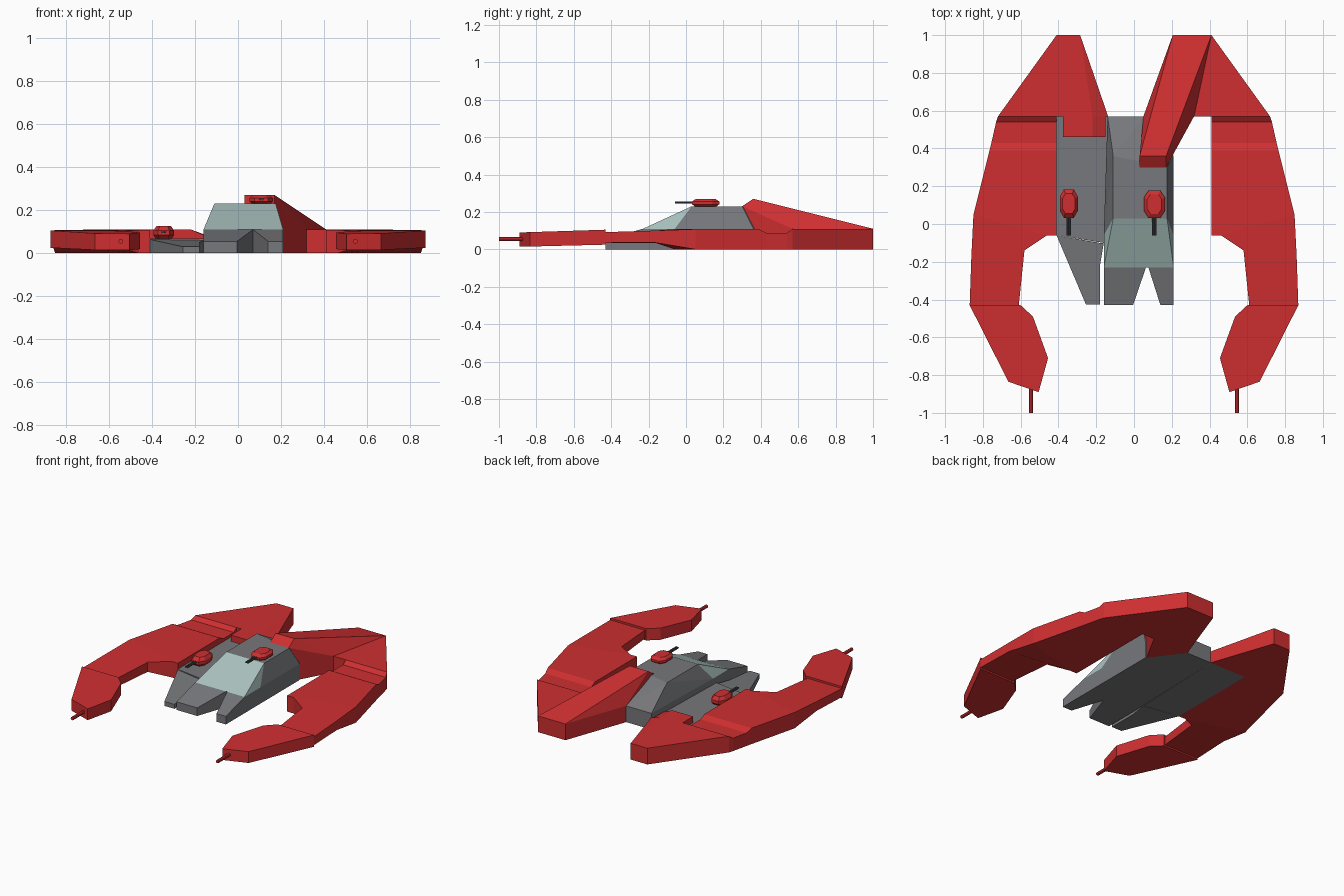
import bpy, bmesh
from mathutils import Vector


def material(name, rgb):
    m = bpy.data.materials.new(name)
    m.diffuse_color = (*rgb, 1)
    return m


RED = material("hull_red", (0.62, 0.028, 0.03))
GREY = material("body_grey", (0.185, 0.188, 0.2))
GLASS = material("canopy_glass", (0.40, 0.54, 0.52))
DARK = material("barrel_grey", (0.06, 0.065, 0.07))


def finish(bm, name, mat):
    bmesh.ops.recalc_face_normals(bm, faces=bm.faces)
    me = bpy.data.meshes.new(name)
    bm.to_mesh(me)
    bm.free()
    me.materials.append(mat)
    ob = bpy.data.objects.new(name, me)
    bpy.context.collection.objects.link(ob)
    return ob


def slab(name, pts, mat, flip=1):
    """Vertical-sided slab; each point is (x, y, bottom, top)."""
    bm = bmesh.new()
    lo = [bm.verts.new((flip * x, y, a)) for x, y, a, b in pts]
    hi = [bm.verts.new((flip * x, y, b)) for x, y, a, b in pts]
    n = len(pts)
    bm.faces.new(lo)
    bm.faces.new(hi)
    for i in range(n):
        j = (i + 1) % n
        bm.faces.new((lo[i], lo[j], hi[j], hi[i]))
    return finish(bm, name, mat)


def hull(name, pts, mat):
    bm = bmesh.new()
    for p in pts:
        bm.verts.new(p)
    r = bmesh.ops.convex_hull(bm, input=bm.verts)
    junk = [v for v in bm.verts if not v.link_faces]
    bmesh.ops.delete(bm, geom=junk, context='VERTS')
    bmesh.ops.dissolve_limit(bm, angle_limit=0.01, verts=bm.verts, edges=bm.edges)
    return finish(bm, name, mat)


def barrel(name, x, y0, y1, z, r, mat):
    bpy.ops.mesh.primitive_cylinder_add(vertices=8, radius=r, depth=y1 - y0,
                                        location=(x, (y0 + y1) / 2, z),
                                        rotation=(1.5708, 0, 0))
    ob = bpy.context.object
    ob.name = name
    ob.data.materials.append(mat)


# Both side wings with dipped deck, front arm, claw and claw gun
deck = [(0.57, 0.72, 0.11), (0.54, 0.73, 0.088), (0.43, 0.755, 0.088),
        (0.39, 0.765, 0.108), (0.05, 0.85, 0.108)]
for side, s in (("left", -1), ("right", 1)):
    for i, (a, b) in enumerate(zip(deck, deck[1:])):
        ib = -0.06 if b is deck[-1] else b[0]
        inner = [(0.41, a[0], 0, a[2]), (0.41, ib, 0, b[2])]
        if b is deck[-1]:
            inner.append((0.46, -0.06, 0, b[2]))
        slab(f"{side}_wing_deck_{i}",
             inner + [(b[1], b[0], 0, b[2]), (a[1], a[0], 0, a[2])], RED, s)
    slab(f"{side}_arm", [(0.85, 0.05, 0, 0.108), (0.46, -0.06, 0, 0.108),
                         (0.58, -0.14, 0.035, 0.10), (0.61, -0.43, 0.035, 0.092),
                         (0.87, -0.43, 0.035, 0.092), (0.861, -0.17, 0.037, 0.10)], RED, s)
    slab(f"{side}_claw", [(0.87, -0.43, 0.025, 0.105), (0.60, -0.43, 0.025, 0.105),
                          (0.535, -0.49, 0.024, 0.103), (0.455, -0.71, 0.019, 0.096),
                          (0.505, -0.89, 0.014, 0.09), (0.665, -0.835, 0.015, 0.092)], RED, s)
    barrel(f"{side}_claw_gun", 0.545 * s, -1.0, -0.85, 0.055, 0.011, RED)

# Left tail with the tab that overlaps the bay
slab("left_tail", [(-0.41, 1, 0, 0.11), (-0.285, 1, 0, 0.11), (-0.22, 0.57, 0, 0.11),
                   (-0.72, 0.57, 0, 0.11)], RED)
slab("left_tail_inner", [(-0.285, 1, 0, 0.11), (-0.137, 0.57, 0, 0.08),
                         (-0.22, 0.57, 0, 0.11)], RED)
hull("tail_tab", [(x, y, z) for y in (0.46, 0.57) for x, z in
                  ((-0.375, 0.03), (-0.375, 0.11), (-0.22, 0.11), (-0.15, 0.08), (-0.15, 0.03))], RED)

# Right tail and tall fin leaning over the cabin
slab("right_tail", [(0.41, 1, 0, 0.11), (0.72, 0.57, 0, 0.11), (0.31, 0.57, 0, 0.11)], RED)
fin = [(x, y, z) for z in (0, 0.11) for x, y in
       ((0.205, 1), (0.41, 1), (0.318, 0.57), (0.05, 0.57), (0.205, 0.365))]
fin += [(0.03, 0.36, 0.27), (0.17, 0.36, 0.27), (0.03, 0.30, 0.27 - 0.04), (0.17, 0.30, 0.23)]
fin[5:5] = [(0.03, 0.36, 0.23)]
hull("tail_fin", fin, RED)

# Central body with forked nose
slab("body", [(-0.16, -0.23, 0, 0.11), (0.07, -0.21, 0, 0.11), (0.21, -0.23, 0, 0.11),
              (0.21, 0.36, 0, 0.11), (0.05, 0.57, 0, 0.11), (-0.14, 0.57, 0, 0.11)], GREY)
slab("nose_prong_left", [(-0.16, -0.43, 0, 0.055), (-0.005, -0.43, 0, 0.055),
                         (0.07, -0.21, 0, 0.11), (-0.16, -0.23, 0, 0.11)], GREY)
slab("nose_prong_right", [(0.14, -0.43, 0, 0.055), (0.21, -0.43, 0, 0.055),
                          (0.21, -0.23, 0, 0.11), (0.07, -0.21, 0, 0.11)], GREY)

# Cabin and canopy
front = [(-0.16, -0.06, 0.11), (0.21, -0.06, 0.11), (-0.11, 0.03, 0.23), (0.175, 0.03, 0.23)]
hull("cabin", front + [(-0.11, 0.36, 0.23), (0.175, 0.30, 0.23), (0.21, 0.36, 0.11),
                       (-0.14, 0.57, 0.11), (0.05, 0.57, 0.11)], GREY)
hull("canopy", front + [(-0.16, -0.23, 0.11), (0.21, -0.23, 0.11)], GLASS)

# Left bay deck and its tapered nose
slab("bay_deck", [(-0.41, -0.06, 0, 0.068), (-0.16, -0.10, 0, 0.068),
                  (-0.14, 0.57, 0, 0.068), (-0.41, 0.57, 0, 0.068)], GREY)
slab("bay_nose", [(-0.41, -0.06, 0, 0.064), (-0.255, -0.425, 0, 0.03),
                  (-0.18, -0.425, 0, 0.03), (-0.18, -0.10, 0, 0.06)], GREY)
slab("bay_nose_joint", [(-0.18, -0.22, 0, 0.048), (-0.16, -0.10, 0, 0.06),
                        (-0.18, -0.10, 0, 0.06)], GREY)


# Octagonal gun turrets
def turret(name, x, y, z, h, rx, ry):
    pts = []
    for level, k in ((0, 0.75), (0.3, 1), (0.65, 1), (1, 0.7)):
        for a, b in ((1, 0.5), (0.55, 1)):
            for sx in (-1, 1):
                for sy in (-1, 1):
                    pts.append((x + sx * a * rx * k, y + sy * b * ry * k, z + h * level))
    hull(name, pts, RED)
    for side, dx in (("left", -0.006), ("right", 0.006)):
        barrel(f"{name}_{side}_barrel", x + dx, -0.06, y, z + h * 0.55, 0.006, DARK)


turret("cabin_turret", 0.108, 0.105, 0.228, 0.042, 0.055, 0.073)
turret("bay_turret", -0.345, 0.108, 0.066, 0.06, 0.048, 0.075)
